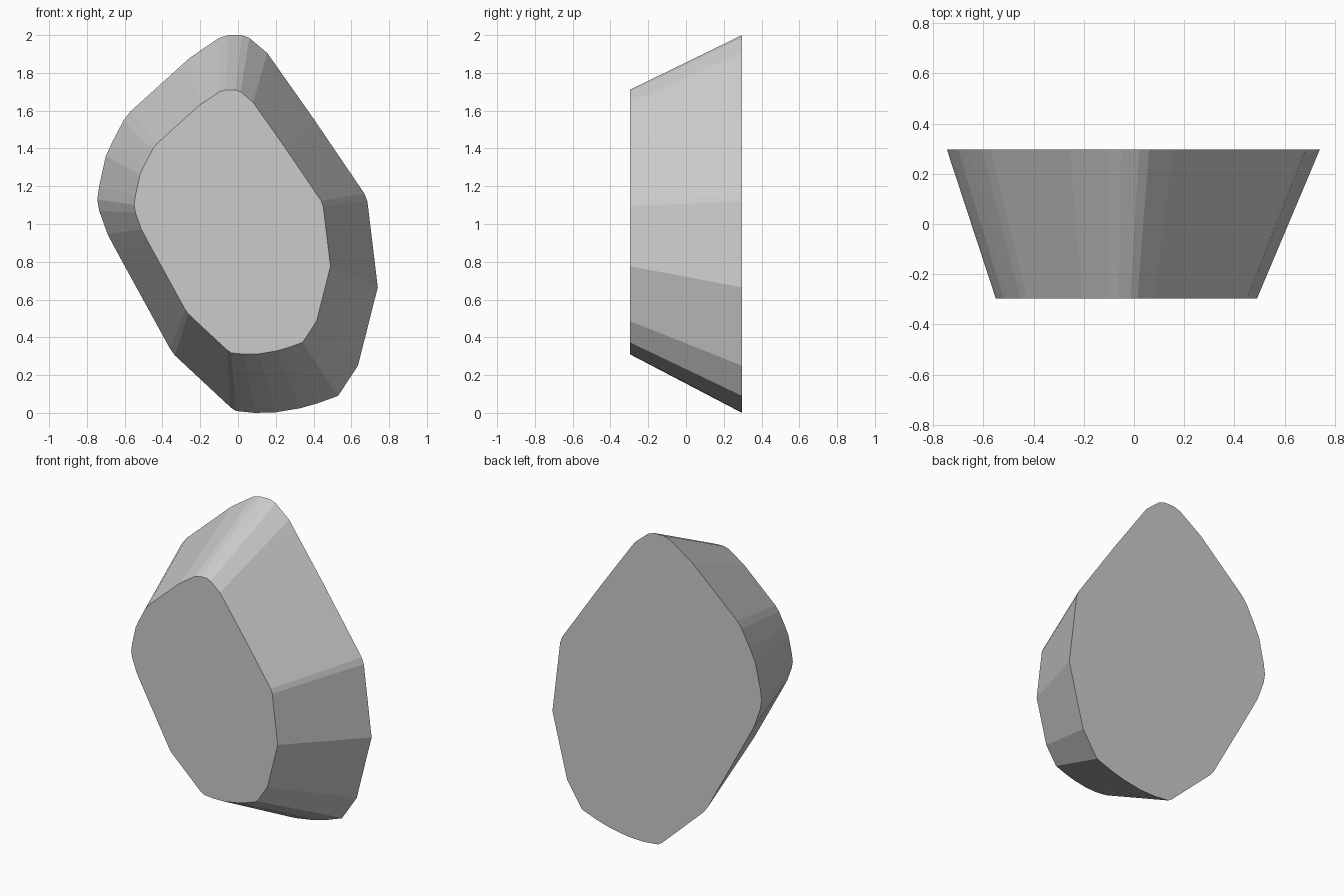
import bpy, bmesh

if "Cube" in bpy.data.objects:
    bpy.data.objects.remove(bpy.data.objects["Cube"])

# Rock outline on the wide back face (x, z), clockwise from the top
OUTLINE = [
    (-0.10, 1.985), (-0.05, 2.0), (0.02, 2.0), (0.06, 1.985), (0.155, 1.905),
    (0.395, 1.565), (0.67, 1.16), (0.685, 1.12), (0.74, 0.665), (0.635, 0.25),
    (0.53, 0.09), (0.42, 0.05), (0.33, 0.025), (0.20, 0.003), (0.09, 0.0),
    (-0.01, 0.01), (-0.04, 0.03), (-0.335, 0.305), (-0.36, 0.34),
    (-0.645, 0.86), (-0.69, 0.945), (-0.735, 1.07), (-0.745, 1.13),
    (-0.735, 1.20), (-0.70, 1.36), (-0.665, 1.435), (-0.605, 1.55),
    (-0.57, 1.595), (-0.255, 1.88),
]
HALF_DEPTH = 0.297
TAPER = 0.70                 # front face size relative to the back
CX, CZ = -0.095, 1.035       # point the taper shrinks towards

stone = bpy.data.materials.new("stone_grey")
stone.diffuse_color = (0.6, 0.6, 0.6, 1.0)
stone.use_nodes = True
stone.node_tree.nodes["Principled BSDF"].inputs["Base Color"].default_value = stone.diffuse_color

# Tapered slab: back ring, front ring, caps and sloping sides
bm = bmesh.new()
back = [bm.verts.new((x, HALF_DEPTH, z)) for x, z in OUTLINE]
front = [bm.verts.new((CX + TAPER * (x - CX), -HALF_DEPTH, CZ + TAPER * (z - CZ)))
         for x, z in OUTLINE]
bm.faces.new(back)
bm.faces.new(front[::-1])
n = len(OUTLINE)
for i in range(n):
    j = (i + 1) % n
    bm.faces.new((back[i], front[i], front[j], back[j]))
bmesh.ops.recalc_face_normals(bm, faces=bm.faces)

mesh = bpy.data.meshes.new("rock")
bm.to_mesh(mesh)
bm.free()
mesh.materials.append(stone)
rock = bpy.data.objects.new("rock", mesh)
bpy.context.collection.objects.link(rock)
